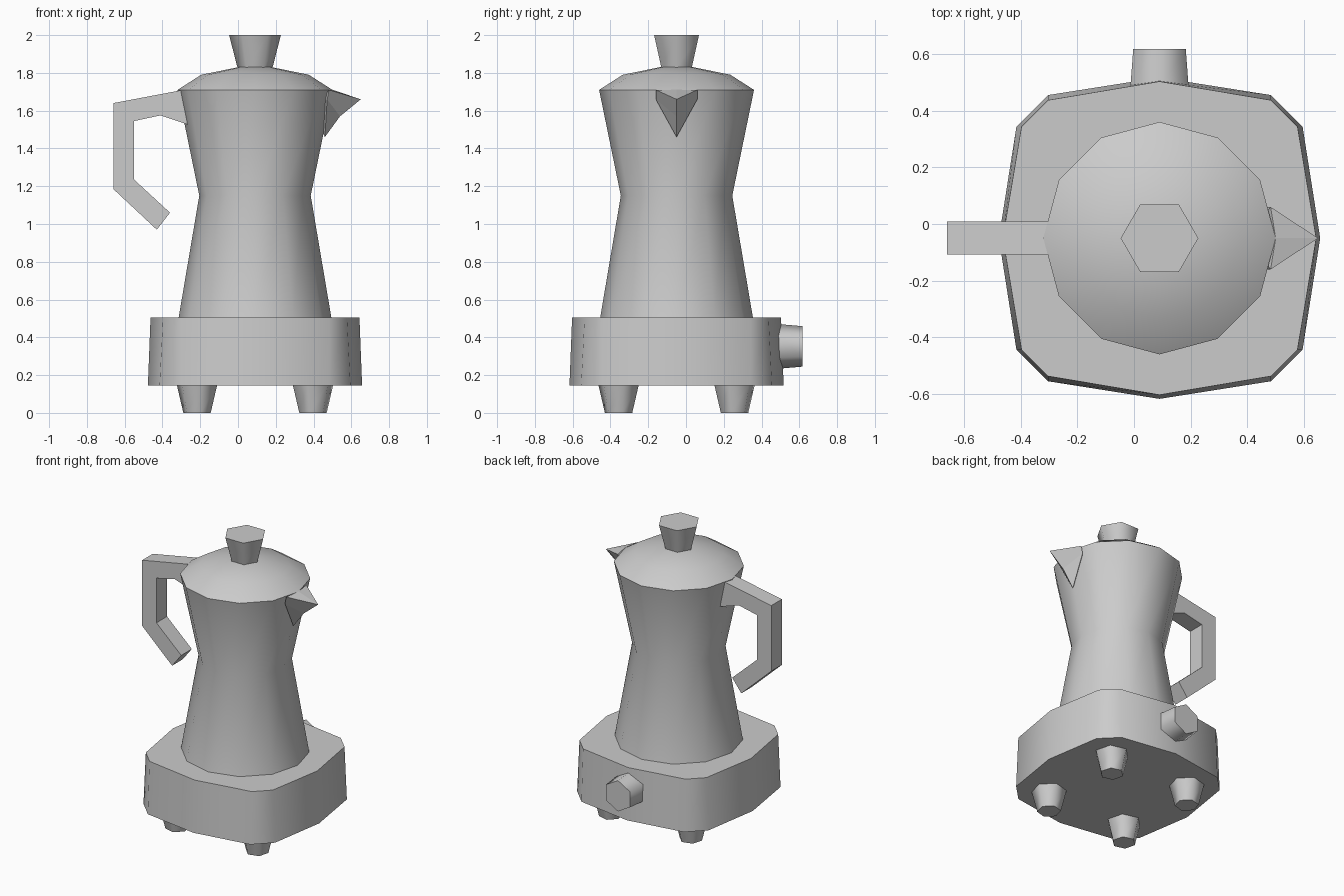
import bpy, bmesh
from math import sin, cos, pi, radians
from mathutils import Matrix, Vector

cube = bpy.data.objects.get("Cube")
if cube:
    bpy.data.objects.remove(cube, do_unlink=True)

CX, CY = 0.09, -0.05  # vertical axis of the pot

metal = bpy.data.materials.new("grey metal")
metal.use_nodes = True
GREY = (0.6, 0.6, 0.6, 1)
metal.diffuse_color = GREY
metal.node_tree.nodes["Principled BSDF"].inputs["Base Color"].default_value = GREY


def finish(name, bm, smooth=0):
    """Turn a bmesh into a named object, smooth below the given angle."""
    bmesh.ops.recalc_face_normals(bm, faces=bm.faces)
    mesh = bpy.data.meshes.new(name)
    bm.to_mesh(mesh)
    bm.free()
    mesh.materials.append(metal)
    obj = bpy.data.objects.new(name, mesh)
    bpy.context.collection.objects.link(obj)
    if smooth:
        bpy.ops.object.select_all(action='DESELECT')
        obj.select_set(True)
        bpy.context.view_layer.objects.active = obj
        bpy.ops.object.shade_smooth_by_angle(angle=radians(smooth))
    return obj


def loft(name, rings, smooth, matrix):
    """Skin a stack of equal-length rings and cap both ends."""
    bm = bmesh.new()
    loops = [[bm.verts.new(matrix @ Vector(p)) for p in ring] for ring in rings]
    n = len(loops[0])
    for a, b in zip(loops, loops[1:]):
        for i in range(n):
            j = (i + 1) % n
            bm.faces.new((a[i], a[j], b[j], b[i]))
    bm.faces.new(loops[0])
    bm.faces.new(loops[-1])
    return finish(name, bm, smooth)


def ring(sides, r, z, turn=0):
    angles = [turn + 2 * pi * i / sides for i in range(sides)]
    return [(r * cos(a), r * sin(a), z) for a in angles]


def base_ring(mid, side, z):
    """Bulging square with cut corners."""
    quarter = [(mid, 0), (side, 0.393), (0.393, side)]
    pts = []
    for k in range(4):
        turn = Matrix.Rotation(k * pi / 2, 3, 'Z')
        pts += [turn @ Vector((x, y, z)) for x, y in quarter]
    return pts


axis = Matrix.Translation((CX, CY, 0))

# Base block
loft("base", [base_ring(0.567, 0.505, 0.145), base_ring(0.553, 0.487, 0.505)], 40, axis)

# Waisted body with domed lid
loft("body_and_lid", [ring(12, r, z) for r, z in
     [(0.405, 0.5), (0.295, 1.15), (0.41, 1.71), (0.285, 1.79), (0.09, 1.83)]], 36, axis)

# Lid knob
loft("lid_knob", [ring(6, 0.092, 1.825), ring(6, 0.137, 2.0)], 65, axis)

# Four tapered feet, each turned towards its corner
for name, sx, sy in [("front_left_foot", 1, -1), ("front_right_foot", -1, -1),
                     ("back_left_foot", 1, 1), ("back_right_foot", -1, 1)]:
    place = Matrix.Translation((CX + 0.307 * sx, CY + 0.307 * sy, 0))
    turn = pi / 4 * sx * sy
    loft(name, [ring(6, 0.075, 0, turn), ring(6, 0.111, 0.15, turn)], 65, place)

# Control knob on the back, axis along y
back = Matrix.Translation((CX, 0.48, 0.352)) @ Matrix.Rotation(-pi / 2, 4, 'X')
loft("back_knob", [ring(6, 0.119, 0, pi / 2), ring(6, 0.107, 0.137, pi / 2)], 65, back)

# Angular handle: a side profile given thickness
profile = [(-0.29, 1.71), (-0.66, 1.64), (-0.66, 1.185), (-0.43, 0.97), (-0.36, 1.06),
           (-0.55, 1.235), (-0.55, 1.545), (-0.41, 1.575), (-0.26, 1.525)]
loft("handle", [[(x, y, z) for x, z in profile] for y in (CY - 0.058, CY + 0.058)],
     0, Matrix.Identity(4))

# Pouring spout, symmetric about the pot's middle plane
bm = bmesh.new()
tip, mid, low, top, inner = [bm.verts.new((x, CY, z)) for x, z in
    [(0.65, 1.66), (0.54, 1.57), (0.46, 1.46), (0.5, 1.711), (0.4, 1.6)]]
for s in (-1, 1):
    up = bm.verts.new((0.482, CY + 0.11 * s, 1.71))
    side = bm.verts.new((0.472, CY + 0.11 * s, 1.66))
    for face in [(tip, up, top), (tip, mid, side, up), (mid, low, side),
                 (inner, top, up), (inner, up, side), (inner, side, low)]:
        bm.faces.new(face)
finish("spout", bm)
